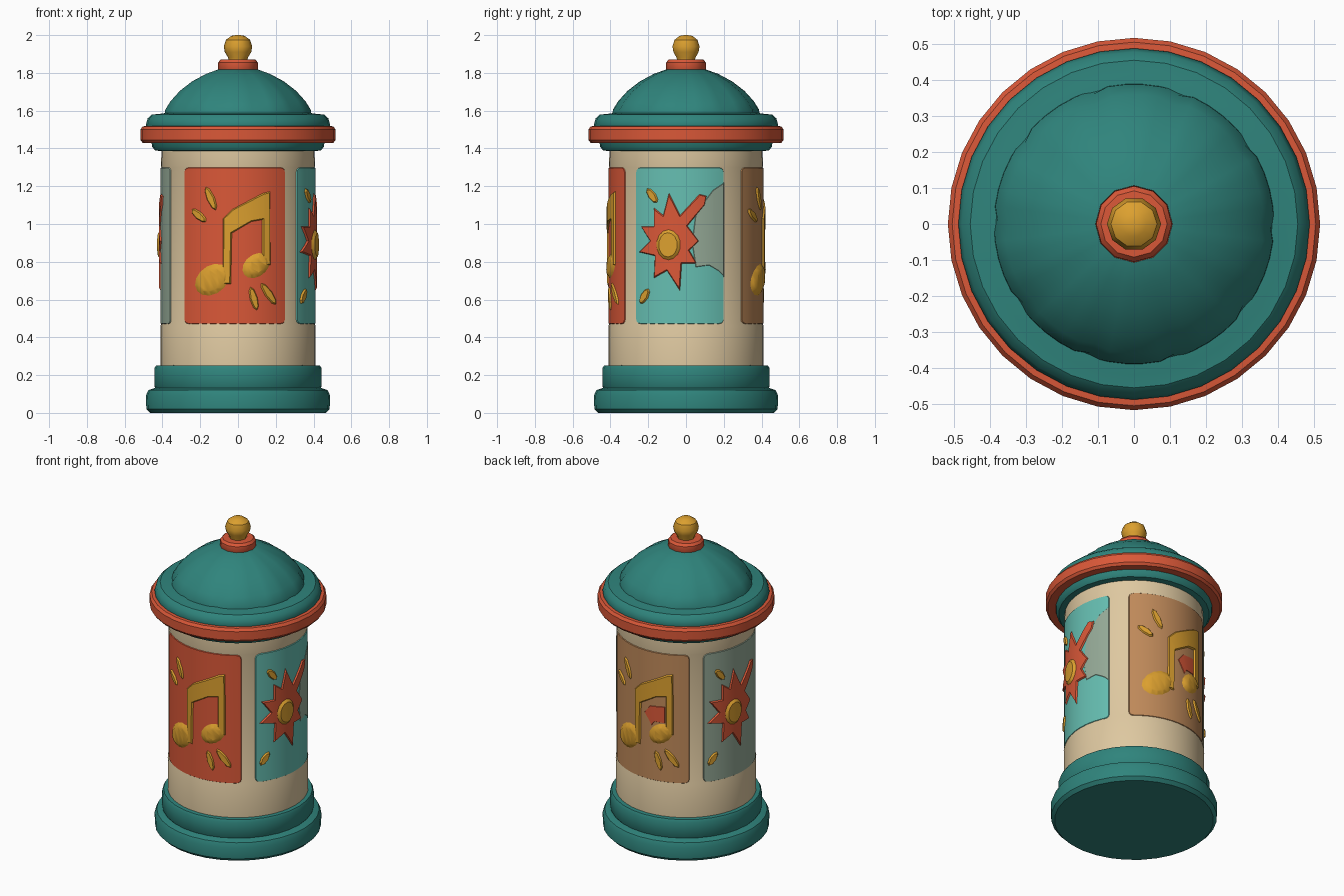
import bpy, bmesh
from math import sin, cos, asin, atan2, hypot, pi, radians

cube = bpy.data.objects.get("Cube")
if cube:
    bpy.data.objects.remove(cube)

BODY_R = 0.406
parts = []


def material(name, hex_code):
    def lin(i):
        c = int(hex_code[i:i + 2], 16) / 255
        return c / 12.92 if c < 0.04 else ((c + 0.055) / 1.055) ** 2.4
    colour = (lin(0), lin(2), lin(4), 1)
    m = bpy.data.materials.new(name)
    m.use_nodes = True
    m.diffuse_color = colour
    bsdf = m.node_tree.nodes["Principled BSDF"]
    bsdf.inputs["Base Color"].default_value = colour
    bsdf.inputs["Roughness"].default_value = 0.8
    return m


teal = material("deep teal", "2F847C")
cream = material("cream", "DEC8A0")
orange = material("red orange", "DA5838")
gold = material("gold", "DCA02F")
turquoise = material("turquoise", "66BFB2")
brown = material("tan brown", "C08A5A")
sage = material("sage", "96AB98")


def finish(name, bm, mat):
    mesh = bpy.data.meshes.new(name)
    bm.to_mesh(mesh)
    bm.free()
    mesh.materials.append(mat)
    ob = bpy.data.objects.new(name, mesh)
    bpy.context.collection.objects.link(ob)
    parts.append(ob)


def lathe(name, profile, mat, sides=32, shape=lambda k, i: 1):
    """Revolve (radius, height) points; shape scales the radius per side."""
    bm = bmesh.new()
    rings = []
    for i, (r, z) in enumerate(profile):
        ring = []
        for k in range(sides):
            a = 2 * pi * k / sides
            s = r * shape(k, i)
            ring.append(bm.verts.new((s * cos(a), s * sin(a), z)))
        rings.append(ring)
    for low, high in zip(rings, rings[1:]):
        for k in range(sides):
            n = (k + 1) % sides
            bm.faces.new((low[k], low[n], high[n], high[k]))
    bm.faces.new(rings[0][::-1])
    bm.faces.new(rings[-1])
    finish(name, bm, mat)


def wrapped(name, outline, mat, turn, low, high, bevel):
    """Bend a flat outline (across, height) round the column as a chamfered relief."""
    area = sum(a[0] * b[1] - b[0] * a[1] for a, b in zip(outline, outline[1:] + outline[:1]))
    if area < 0:
        outline = outline[::-1]
    bm = bmesh.new()
    bm.faces.new([bm.verts.new((u, 0, z)) for u, z in outline])
    bm.normal_update()
    bmesh.ops.inset_region(bm, faces=bm.faces[:], thickness=bevel,
                           use_boundary=True, use_even_offset=True)
    for v in bm.verts:
        v.co.y = low if v.is_boundary else high
    bmesh.ops.triangulate(bm, faces=bm.faces[:])
    for i in range(-9, 10):
        bmesh.ops.bisect_plane(bm, geom=bm.verts[:] + bm.edges[:] + bm.faces[:],
                               plane_co=(i * 0.035, 0, 0), plane_no=(1, 0, 0), dist=1e-5)
    for v in bm.verts:
        u, depth, z = v.co
        a = asin(u / BODY_R) + turn
        r = BODY_R + depth
        v.co = (r * sin(a), -r * cos(a), z)
    finish(name, bm, mat)


def ellipse(u, z, half_long, half_short, angle, n=14):
    ca, sa = cos(angle), sin(angle)
    pts = [(half_long * cos(2 * pi * k / n), half_short * sin(2 * pi * k / n)) for k in range(n)]
    return [(u + p * ca - q * sa, z + p * sa + q * ca) for p, q in pts]


def spark(name, start, end, turn):
    du, dz = end[0] - start[0], end[1] - start[1]
    shape = ellipse((start[0] + end[0]) / 2, (start[1] + end[1]) / 2,
                    hypot(du, dz) / 2, 0.023, atan2(dz, du), 8)
    wrapped(name, shape, gold, turn, 0, 0.013, 0.008)


def rounded_rect(u0, u1, z0, z1, r=0.025):
    corners = [(u1 - r, z1 - r), (u0 + r, z1 - r), (u0 + r, z0 + r), (u1 - r, z0 + r)]
    return [(u + r * cos(a), z + r * sin(a)) for q, (u, z) in enumerate(corners)
            for a in [(q + t / 3) * pi / 2 for t in range(4)]]


# Base and column
lathe("base_plinth", [(.465, 0), (.485, .02), (.488, .09), (.475, .12), (.43, .135)], teal)
lathe("base_step", [(.43, .12), (.443, .14), (.443, .235), (.435, .25), (.40, .253)], teal)
lathe("column", [(.41, .24), (.411, .46), (BODY_R, .475), (BODY_R, 1.3),
                 (.408, 1.31), (.404, 1.41)], cream, 48)

# Lid
lathe("lid_underside", [(.40, 1.385), (.44, 1.39), (.455, 1.41), (.46, 1.45)], teal)
lathe("lid_rim", [(.45, 1.43), (.505, 1.43), (.517, 1.445), (.517, 1.50),
                  (.505, 1.517), (.46, 1.52)], orange)
lathe("lid_lip", [(.48, 1.50), (.488, 1.525), (.478, 1.56), (.455, 1.58),
                  (.42, 1.582), (.37, 1.59)], teal)


def pleat(k, i):
    # narrow creases between ten lobes
    return 1 - (0.028 if k % 5 == 0 else 0) * (0 if i == 0 else 1)


lathe("lid_dome", [(.39, 1.57), (.388, 1.605), (.36, 1.65), (.31, 1.705), (.245, 1.755),
                   (.17, 1.795), (.10, 1.82), (.03, 1.825)], teal, 50, pleat)
lathe("finial_collar", [(.095, 1.80), (.107, 1.82), (.105, 1.855), (.092, 1.87),
                        (.04, 1.872)], orange, 12)
lathe("finial_ball", [(.05, 1.86), (.052, 1.88), (.07, 1.91), (.075, 1.94),
                      (.064, 1.975), (.035, 1.996), (.01, 2.0)], gold, 10)

# Music posters, front and back
note_frame = [(-.082, .68), (-.08, 1.03), (-.03, 1.08), (.13, 1.165), (.17, 1.175), (.172, .78),
              (.125, .78), (.125, 1.02), (.07, 1.01), (-.03, .95), (-.035, .68)]
for side, turn, ground in (("front", 0, orange), ("back", pi, brown)):
    wrapped(side + "_poster", rounded_rect(-.285, .25, .47, 1.30), ground, turn, -.002, .004, .004)
    wrapped(side + "_note_frame", note_frame, gold, turn, 0, .014, .008)
    for which, u, z, a, b in (("left", -.135, .705, .105, .08), ("right", .095, .78, .085, .064)):
        wrapped(f"{side}_{which}_note_head", ellipse(u, z, a, b, radians(38)),
                gold, turn, 0, .019, .028)
    for i, (start, end) in enumerate([((-.17, 1.20), (-.115, 1.07)), ((-.245, 1.08), (-.165, 1.01)),
                                      ((.065, .67), (.10, .54)), ((.12, .69), (.20, .57))]):
        spark(f"{side}_spark_{i + 1}", start, end, turn)
wrapped("back_note_patch", [(-.01, .90), (.03, .95), (.125, .96), (.125, .85), (.06, .85), (.04, .82)],
        orange, pi, 0, .007, .004)

# Star posters, left and right
star = [(-.09, 1.17), (-.03, 1.05), (.07, 1.16), (.11, 1.15), (.10, 1.10), (.01, .99), (.07, .91),
        (.02, .86), (.06, .79), (-.02, .79), (-.03, .64), (-.10, .75), (-.17, .71), (-.165, .83),
        (-.25, .85), (-.19, .91), (-.24, .99), (-.17, .99), (-.17, 1.09), (-.12, 1.05)]
for side, turn, ground in (("left", pi / 2, turquoise), ("right", -pi / 2, sage)):
    wrapped(side + "_poster", rounded_rect(-.265, .20, .47, 1.30), ground, turn, -.002, .004, .004)
    wrapped(side + "_star", star, orange, turn, 0, .013, .007)
    wrapped(side + "_star_centre", ellipse(-.09, .89, .09, .072, pi / 2), gold, turn, .005, .025, .025)
    spark(side + "_spark_1", (-.205, 1.19), (-.15, 1.11), turn)
    spark(side + "_spark_2", (-.195, .66), (-.24, .575), turn)
wrapped("left_poster_patch", [(.03, .90), (.05, .77), (.12, .78), (.17, .75), (.199, .72),
                              (.199, 1.22), (.14, 1.18), (.05, 1.06)],
        sage, pi / 2, .002, .006, .004)

# Smooth shading with sharp edges kept
bpy.ops.object.select_all(action='DESELECT')
for ob in parts:
    ob.select_set(True)
bpy.context.view_layer.objects.active = parts[0]
bpy.ops.object.shade_smooth_by_angle(angle=radians(35))
